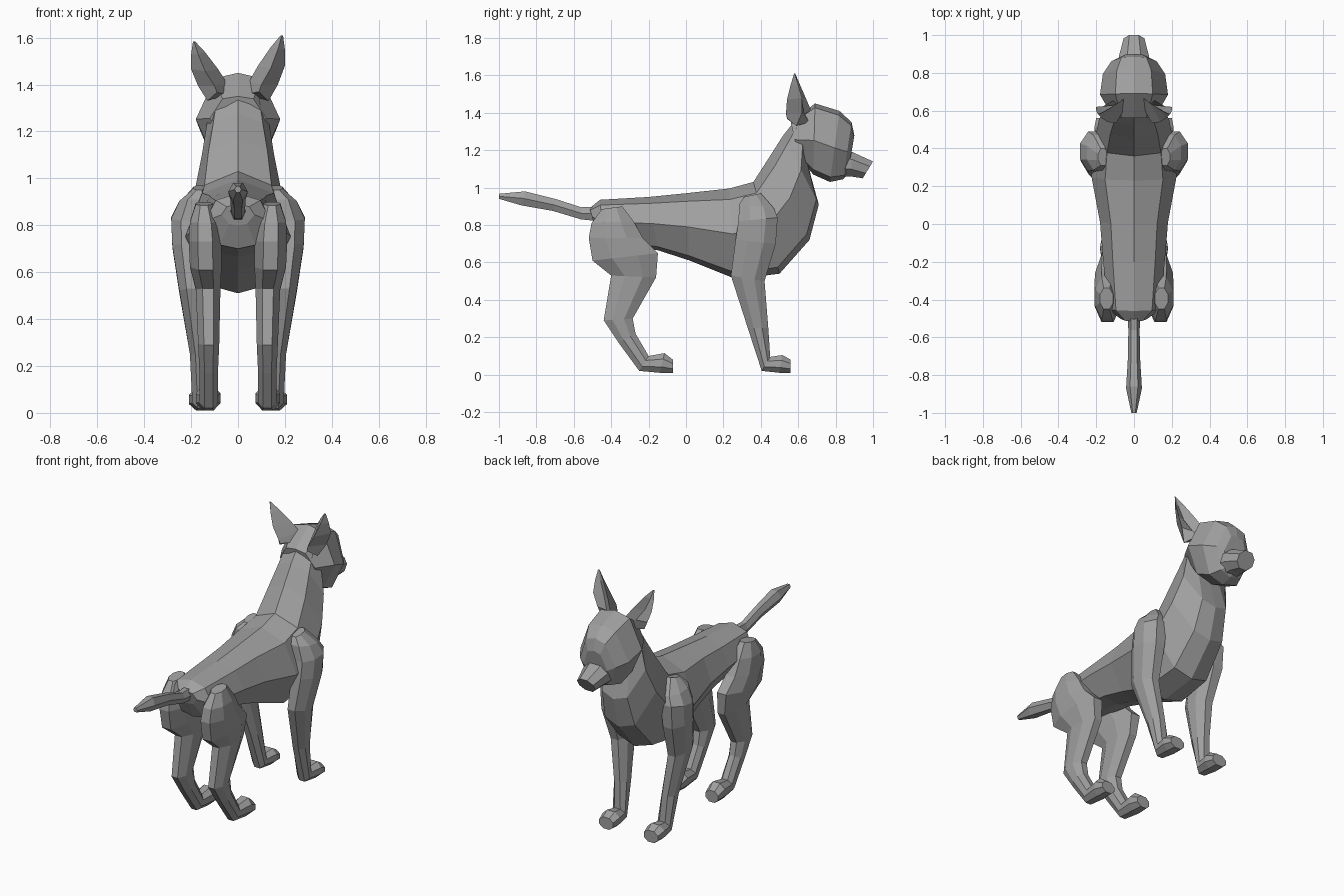
import bpy, bmesh

fur = bpy.data.materials.new("grey fur")
fur.diffuse_color = (0.35, 0.35, 0.35, 1)

# Half cross-sections: (sideways fraction, fraction from upper point to lower point)
BODY = [(0, 0), (0.68, 0.12), (1, 0.5), (0.55, 0.93), (0, 1)]
HEAD = [(0, 0), (0.55, 0.06), (1, 0.52), (0.6, 0.93), (0, 1)]
LIMB = [(0.45, 0), (1, 0.3), (1, 0.7), (0.45, 1)]
TAIL = [(0.5, 0), (1, 0.5), (0.5, 1)]


def skin(name, rings):
    """Join rings of points into one closed flat-shaded mesh."""
    bm = bmesh.new()
    loops = [[bm.verts.new(p) for p in ring] for ring in rings]
    n = len(loops[0])
    for a, b in zip(loops, loops[1:]):
        for i in range(n):
            j = (i + 1) % n
            bm.faces.new((a[i], a[j], b[j], b[i]))
    bm.faces.new(loops[0])
    bm.faces.new(loops[-1])
    bmesh.ops.recalc_face_normals(bm, faces=bm.faces)
    mesh = bpy.data.meshes.new(name)
    bm.to_mesh(mesh)
    bm.free()
    mesh.materials.append(fur)
    obj = bpy.data.objects.new(name, mesh)
    bpy.context.collection.objects.link(obj)
    return obj


def loft(name, half, sections, side=1):
    """Each section: upper (y, z), lower (y, z), inner x, outer x."""
    outline = half + [(-u, t) for u, t in reversed(half) if u > 0]
    rings = []
    for (ya, za), (yb, zb), x0, x1 in sections:
        cx, w = (x0 + x1) / 2, (x1 - x0) / 2
        rings.append([(side * (cx + u * w), ya + t * (yb - ya), za + t * (zb - za))
                      for u, t in outline])
    return skin(name, rings)


def centred(rows):
    return [(a, b, -w, w) for a, b, w in rows]


# Trunk, chest and neck
loft("body", BODY, centred([
    ((-0.515, 0.89), (-0.49, 0.80), 0.07),
    ((-0.46, 0.935), (-0.44, 0.70), 0.14),
    ((-0.20, 0.95), (-0.15, 0.665), 0.165),
    ((0.00, 0.97), (0.02, 0.61), 0.18),
    ((0.23, 0.995), (0.27, 0.51), 0.225),
    ((0.36, 1.03), (0.50, 0.54), 0.21),
    ((0.45, 1.17), (0.66, 0.72), 0.185),
    ((0.52, 1.28), (0.71, 0.91), 0.155),
    ((0.60, 1.38), (0.65, 1.12), 0.13),
]))

# Skull and cheeks
loft("head", HEAD, centred([
    ((0.56, 1.35), (0.60, 1.17), 0.12),
    ((0.69, 1.45), (0.68, 1.07), 0.18),
    ((0.82, 1.41), (0.77, 1.03), 0.165),
    ((0.885, 1.35), (0.84, 1.045), 0.12),
    ((0.90, 1.28), (0.865, 1.07), 0.08),
]))

# Muzzle
loft("snout", LIMB, centred([
    ((0.80, 1.21), (0.80, 1.06), 0.09),
    ((0.89, 1.19), (0.88, 1.06), 0.08),
    ((1.00, 1.14), (0.945, 1.05), 0.055),
]))

# Tail
loft("tail", TAIL, centred([
    ((-0.46, 0.90), (-0.46, 0.82), 0.035),
    ((-0.56, 0.895), (-0.56, 0.83), 0.03),
    ((-0.70, 0.94), (-0.71, 0.875), 0.032),
    ((-0.86, 0.98), (-0.88, 0.905), 0.042),
    ((-1.00, 0.967), (-1.00, 0.94), 0.014),
]))

FRONT_LEG = [
    ((0.31, 0.95), (0.40, 0.97), 0.14, 0.19),
    ((0.285, 0.91), (0.47, 0.89), 0.12, 0.25),
    ((0.28, 0.82), (0.49, 0.84), 0.13, 0.285),
    ((0.265, 0.72), (0.48, 0.70), 0.14, 0.28),
    ((0.24, 0.53), (0.42, 0.50), 0.14, 0.25),
    ((0.33, 0.25), (0.44, 0.25), 0.12, 0.205),
    ((0.405, 0.02), (0.45, 0.095), 0.11, 0.195),
    ((0.50, 0.01), (0.515, 0.105), 0.095, 0.21),
    ((0.56, 0.01), (0.56, 0.08), 0.105, 0.20),
]
HIND_LEG = [
    ((-0.45, 0.885), (-0.34, 0.90), 0.11, 0.18),
    ((-0.505, 0.81), (-0.28, 0.82), 0.08, 0.205),
    ((-0.52, 0.73), (-0.23, 0.73), 0.07, 0.21),
    ((-0.50, 0.61), (-0.15, 0.65), 0.07, 0.205),
    ((-0.40, 0.53), (-0.16, 0.52), 0.075, 0.18),
    ((-0.44, 0.29), (-0.285, 0.30), 0.08, 0.17),
    ((-0.36, 0.17), (-0.27, 0.22), 0.085, 0.165),
    ((-0.25, 0.02), (-0.20, 0.10), 0.085, 0.165),
    ((-0.14, 0.01), (-0.115, 0.115), 0.075, 0.18),
    ((-0.07, 0.01), (-0.07, 0.08), 0.085, 0.17),
]
# Ear rings: outer edge, back ridge, inner edge, hollow front
EAR = [
    [(0.13, 0.59, 1.33), (0.09, 0.54, 1.37), (0.04, 0.63, 1.36), (0.10, 0.66, 1.35)],
    [(0.17, 0.62, 1.40), (0.10, 0.535, 1.40), (0.045, 0.67, 1.41), (0.10, 0.63, 1.40)],
    [(0.20, 0.62, 1.48), (0.14, 0.54, 1.47), (0.085, 0.64, 1.48), (0.14, 0.60, 1.47)],
    [(0.20, 0.60, 1.55), (0.17, 0.56, 1.55), (0.14, 0.605, 1.56), (0.17, 0.59, 1.55)],
    [(0.192, 0.582, 1.61), (0.187, 0.578, 1.61), (0.182, 0.582, 1.61), (0.187, 0.584, 1.61)],
]

# Paired parts; the left ear droops slightly lower
for side, label in ((1, "right"), (-1, "left")):
    loft("front_leg_" + label, LIMB, FRONT_LEG, side)
    loft("hind_leg_" + label, LIMB, HIND_LEG, side)
    k = 1 if side > 0 else 0.9
    skin("ear_" + label, [[(side * x, y, 1.34 + (z - 1.34) * k) for x, y, z in ring]
                          for ring in EAR])
